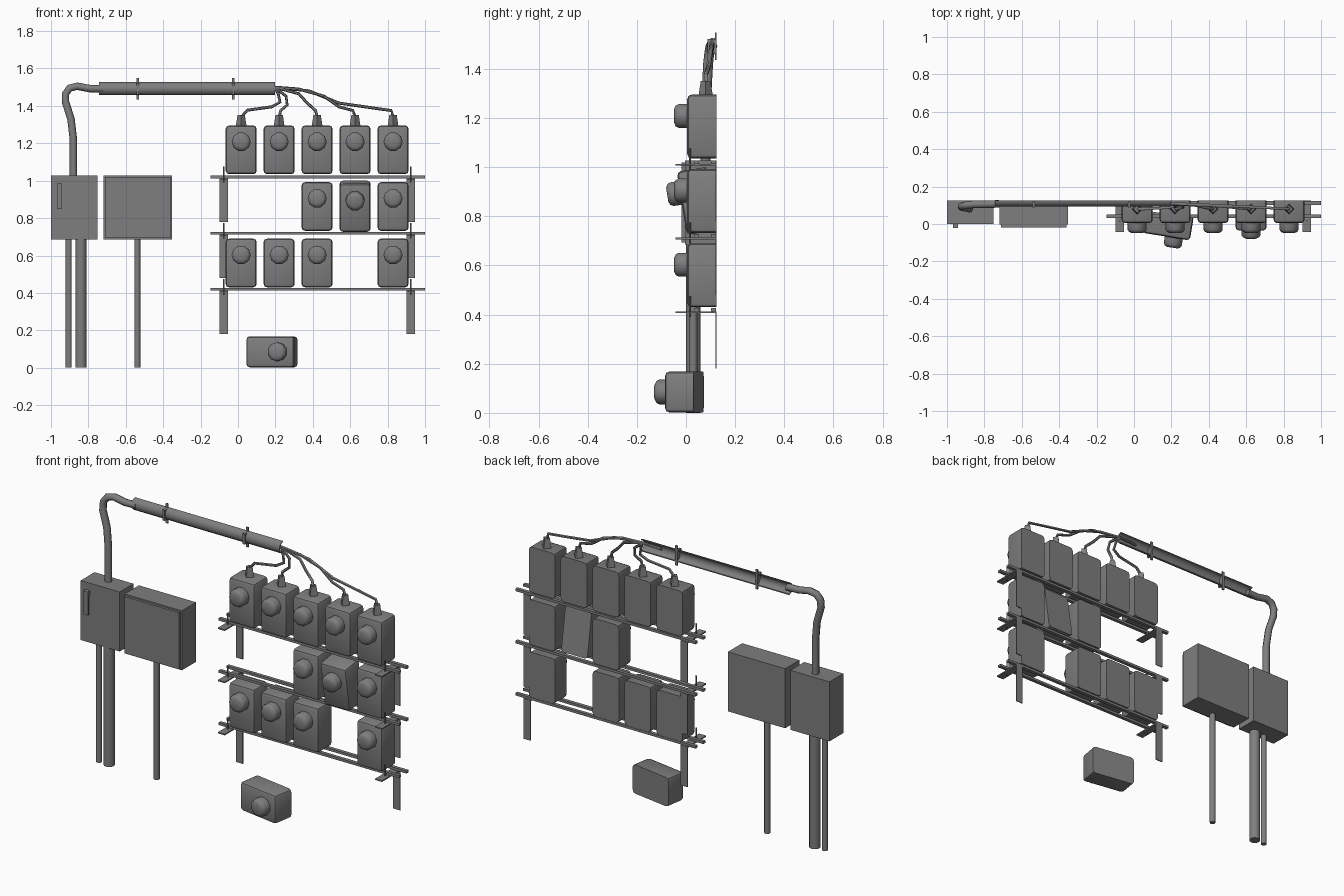
import bpy, bmesh, math
from mathutils import Vector, Matrix

cube = bpy.data.objects.get("Cube")
if cube:
    bpy.data.objects.remove(cube, do_unlink=True)

grey = bpy.data.materials.new("plain_grey")
grey.use_nodes = True
colour = (0.21, 0.21, 0.21, 1)
grey.diffuse_color = colour
grey.node_tree.nodes["Principled BSDF"].inputs["Base Color"].default_value = colour


def finish(name, bm, smooth=None):
    bmesh.ops.recalc_face_normals(bm, faces=bm.faces)
    mesh = bpy.data.meshes.new(name)
    bm.to_mesh(mesh)
    bm.free()
    mesh.materials.append(grey)
    obj = bpy.data.objects.new(name, mesh)
    bpy.context.collection.objects.link(obj)
    if smooth:
        bpy.ops.object.select_all(action='DESELECT')
        obj.select_set(True)
        bpy.context.view_layer.objects.active = obj
        bpy.ops.object.shade_smooth_by_angle(angle=math.radians(smooth))
    return obj


def add_box(bm, lo, hi):
    lo, hi = Vector(lo), Vector(hi)
    m = Matrix.Translation((lo + hi) / 2) @ Matrix.Diagonal((*(hi - lo), 1))
    return bmesh.ops.create_cube(bm, size=1, matrix=m)["verts"]


def box(name, lo, hi):
    bm = bmesh.new()
    add_box(bm, lo, hi)
    return finish(name, bm)


def pipe(name, x, y, z0, z1, r, sides=12, r2=None):
    bm = bmesh.new()
    bmesh.ops.create_cone(bm, cap_ends=True, segments=sides, radius1=r, radius2=r2 or r,
                          depth=z1 - z0, matrix=Matrix.Translation((x, y, (z0 + z1) / 2)))
    return finish(name, bm, 50)


def tube(name, points, r, sides=8):
    # round cable swept along a path
    bm = bmesh.new()
    pts = [Vector(p) for p in points]
    rings = []
    for i, p in enumerate(pts):
        t = (pts[min(i + 1, len(pts) - 1)] - pts[max(i - 1, 0)]).normalized()
        u = t.cross(Vector((0, 1, 0))).normalized()
        v = u.cross(t)
        angles = [2 * math.pi * k / sides for k in range(sides)]
        rings.append([bm.verts.new(p + r * (u * math.cos(a) + v * math.sin(a))) for a in angles])
    for a, b in zip(rings, rings[1:]):
        for k in range(sides):
            bm.faces.new((a[k], a[k - 1], b[k - 1], b[k]))
    bm.faces.new(rings[0])
    bm.faces.new(rings[-1])
    return finish(name, bm, 60)


W, D, H = 0.166, 0.12, 0.26


def meter(name, centre, turn=Matrix()):
    # rounded housing with a flat back
    bm = bmesh.new()
    add_box(bm, (-W / 2, -D / 2, -H / 2), (W / 2, D / 2, H / 2))
    edges = [e for e in bm.edges if min(v.co.y for v in e.verts) < 0]
    bmesh.ops.bevel(bm, geom=edges, offset=0.018, segments=2, profile=0.5, affect='EDGES')
    place = Matrix.Translation(centre) @ turn
    bm.transform(place)
    finish(name + "_housing", bm, 35)
    # round glass cover
    bm = bmesh.new()
    profile = [(0.051, 0), (0.051, 0.035), (0.044, 0.047), (0.03, 0.053)]
    sides, rings = 10, []
    for r, out in profile:
        angles = [2 * math.pi * k / sides for k in range(sides)]
        rings.append([bm.verts.new((r * math.cos(a), -D / 2 - out, 0.043 + r * math.sin(a)))
                      for a in angles])
    for a, b in zip(rings, rings[1:]):
        for k in range(sides):
            bm.faces.new((a[k], a[k - 1], b[k - 1], b[k]))
    bm.faces.new(rings[-1])
    bm.transform(place)
    finish(name + "_glass", bm, 60)


# Meters on three shelves
columns = [0.017 + 0.203 * i for i in range(5)]
rows = {"top": (1.165, (0, 1, 2, 3, 4)), "middle": (0.862, (2, 3, 4)),
        "bottom": (0.56, (0, 1, 2, 4))}
for row, (z, used) in rows.items():
    for i in used:
        if (row, i) == ("middle", 3):
            meter("leaning_meter", (columns[i], 0.042, z), Matrix.Rotation(math.radians(9), 4, 'X'))
        else:
            meter(f"{row}_meter_{i}", (columns[i], 0.065, z))
meter("fallen_meter", (0.18, -0.008, 0.085),
      Matrix.Rotation(math.radians(-9.3), 4, 'Z') @ Matrix.Rotation(math.pi / 2, 4, 'Y'))

# Shelf rails, angle brackets and threaded pins
for row, z in (("top", 1.02), ("middle", 0.72), ("bottom", 0.42)):
    for side, y in (("front", 0.042), ("back", 0.112)):
        box(f"{row}_{side}_rail", (-0.146, y - 0.01, z - 0.007), (1, y + 0.01, z + 0.007))
    for side, x in (("right", -0.076), ("left", 0.924)):
        bm = bmesh.new()
        add_box(bm, (x - 0.022, -0.043, z - 0.014), (x + 0.022, 0.125, z - 0.007))
        add_box(bm, (x - 0.022, 0.12, z - 0.24), (x + 0.022, 0.125, z - 0.007))
        finish(f"{row}_{side}_bracket", bm)
        pipe(f"{row}_{side}_pin", x, 0.017, z - 0.03, z + 0.055, 0.004, 6)

# Switch cabinet with its handle, and the wider door cabinet
box("switch_cabinet", (-1, 0, 0.685), (-0.752, 0.125, 1.027))
bm = bmesh.new()
add_box(bm, (-0.968, -0.022, 0.85), (-0.94, -0.012, 0.985))
add_box(bm, (-0.968, -0.012, 0.955), (-0.94, 0, 0.985))
finish("switch_handle", bm)
box("door_cabinet", (-0.718, -0.004, 0.685), (-0.354, 0.125, 1.027))
box("cabinet_door", (-0.71, -0.018, 0.693), (-0.362, -0.004, 1.019))

# Pipes to the ground
pipe("thin_ground_pipe", -0.905, 0.03, 0, 0.69, 0.016)
pipe("thick_ground_pipe", -0.84, 0.03, 0, 0.69, 0.03)
pipe("cabinet_ground_pipe", -0.538, 0.03, 0, 0.69, 0.016)

# Bent conduit rising from the switch cabinet
tube("bent_conduit", [(-0.88, 0.08, 1.02), (-0.88, 0.08, 1.22), (-0.893, 0.085, 1.33),
                      (-0.922, 0.09, 1.42), (-0.922, 0.095, 1.465), (-0.9, 0.1, 1.495),
                      (-0.86, 0.105, 1.505), (-0.79, 0.105, 1.492), (-0.72, 0.108, 1.492)], 0.02)

# Half-round cable cover, open to the back, and its clips
bm = bmesh.new()
steps = 8
outline = [(r * math.sin(math.pi * k / steps), r * math.cos(math.pi * k / steps))
           for r, order in ((0.035, range(steps + 1)), (0.029, range(steps, -1, -1))) for k in order]
ends = [[bm.verts.new((x, 0.125 - d * 0.9, 1.492 + h)) for d, h in outline] for x in (-0.743, 0.198)]
for end in ends:
    for k in range(steps):
        bm.faces.new((end[k], end[k + 1], end[-k - 2], end[-k - 1]))
for k in range(len(outline)):
    bm.faces.new((ends[0][k], ends[0][k - 1], ends[1][k - 1], ends[1][k]))
finish("cable_cover", bm, 40)
for i, x in enumerate((-0.535, -0.025)):
    bm = bmesh.new()
    add_box(bm, (x - 0.007, 0.117, 1.435), (x + 0.007, 0.125, 1.548))
    add_box(bm, (x - 0.007, 0.088, 1.462), (x + 0.007, 0.117, 1.522))
    finish(f"cover_clip_{i}", bm)

# Tapered cable glands and the cables feeding the top meters
bends = [[(0.215, 1.465), (0.225, 1.42), (0.18, 1.395), (0.05, 1.377)],
         [(0.257, 1.452), (0.263, 1.405), (0.228, 1.375)],
         [(0.325, 1.465), (0.37, 1.415), (0.415, 1.375)],
         [(0.325, 1.49), (0.46, 1.452), (0.54, 1.395), (0.615, 1.375)],
         [(0.38, 1.48), (0.54, 1.415), (0.7, 1.392), (0.82, 1.375)]]
for i, (x, bend) in enumerate(zip(columns, bends)):
    pipe(f"cable_gland_{i}", x, 0.08, 1.29, 1.35, 0.029, 4, 0.02)
    n = len(bend)
    path = [(0.08, 0.11, 1.495), (0.195, 0.11, 1.5)]
    path += [(bx, 0.11 - 0.03 * (k + 1) / n, bz) for k, (bx, bz) in enumerate(bend)]
    tube(f"feed_cable_{i}", path + [(x, 0.08, 1.34)], 0.008, 6)
